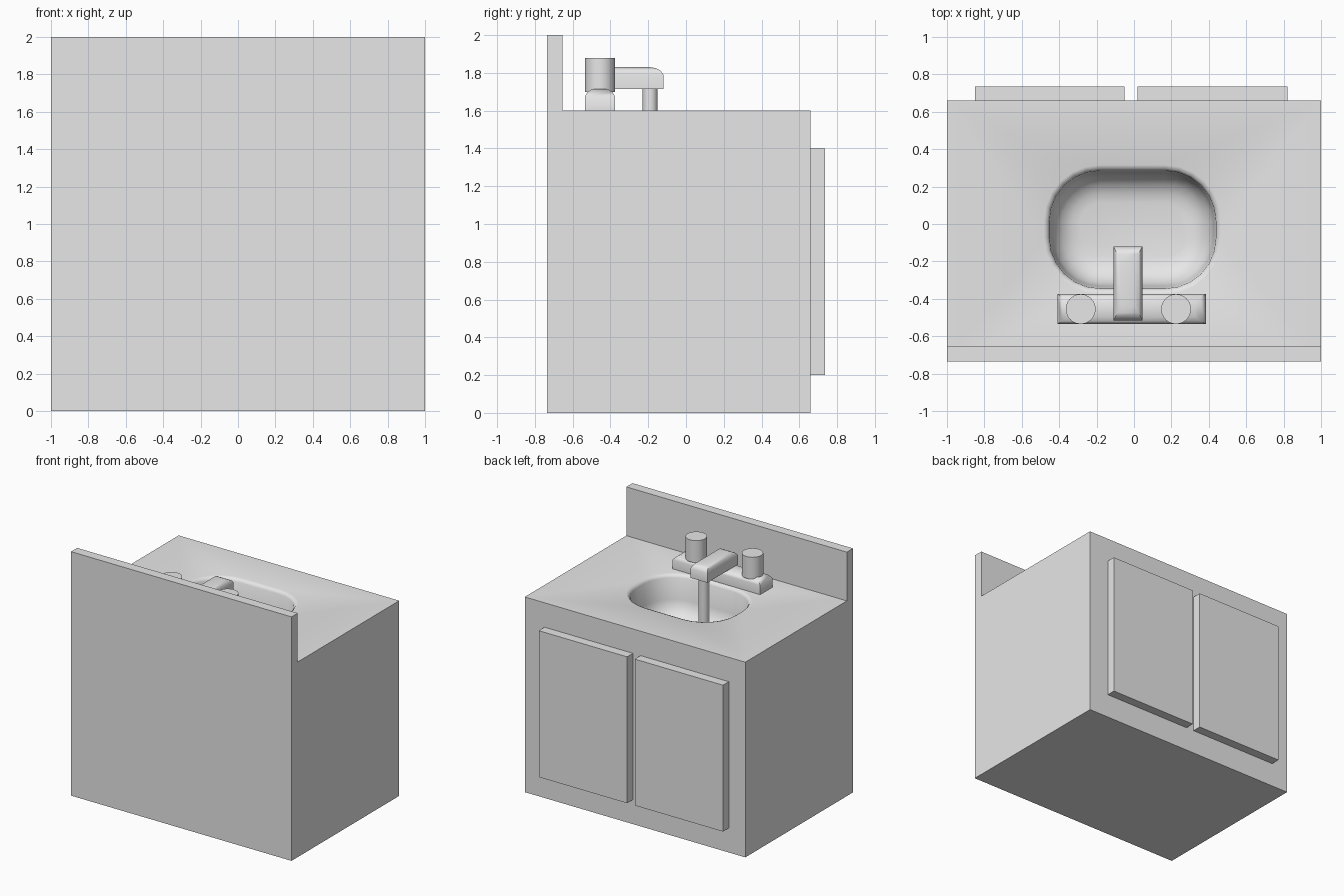
import bpy, bmesh, math
from mathutils import Vector

old = bpy.data.objects.get("Cube")
if old:
    bpy.data.objects.remove(old, do_unlink=True)

grey = bpy.data.materials.new("light_grey")
grey.use_nodes = True
grey.diffuse_color = (0.8, 0.8, 0.8, 1)
for node in grey.node_tree.nodes:
    if node.type == 'BSDF_PRINCIPLED':
        node.inputs["Base Color"].default_value = (0.8, 0.8, 0.8, 1)


def finish(name, bm, smooth=None):
    mesh = bpy.data.meshes.new(name)
    bm.to_mesh(mesh)
    bm.free()
    mesh.materials.append(grey)
    obj = bpy.data.objects.new(name, mesh)
    bpy.context.collection.objects.link(obj)
    if smooth:
        bpy.ops.object.select_all(action='DESELECT')
        obj.select_set(True)
        bpy.context.view_layer.objects.active = obj
        bpy.ops.object.shade_smooth_by_angle(angle=math.radians(smooth))
    return obj


def bridge(bm, lower, upper):
    n = len(lower)
    for i in range(n):
        j = (i + 1) % n
        bm.faces.new((lower[i], lower[j], upper[j], upper[i]))


def rectangle(bm, x, y, z, inset_x=0, inset_y=0):
    x0, x1 = x[0] + inset_x, x[1] - inset_x
    y0, y1 = y[0] + inset_y, y[1] - inset_y
    return [bm.verts.new((a, b, z)) for a, b in ((x0, y0), (x1, y0), (x1, y1), (x0, y1))]


def tiered_box(name, x, y, tiers, smooth=None):
    """Stack of rectangles; each tier is (z, inset in x, inset in y)."""
    bm = bmesh.new()
    rings = [rectangle(bm, x, y, *tier) for tier in tiers]
    for a, b in zip(rings, rings[1:]):
        bridge(bm, a, b)
    bm.faces.new(rings[0][::-1])
    bm.faces.new(rings[-1])
    return finish(name, bm, smooth)


def cylinder(name, x, y, z0, z1, radius, sides=24):
    bm = bmesh.new()
    bmesh.ops.create_cone(bm, cap_ends=True, segments=sides, radius1=radius,
                          radius2=radius, depth=z1 - z0)
    bmesh.ops.translate(bm, verts=bm.verts, vec=Vector((x, y, (z0 + z1) / 2)))
    return finish(name, bm, 40)


def oval(bm, half_x, half_y, radius, z, steps=6):
    """Rounded rectangle ring centred on the basin."""
    ring = []
    for k, (sx, sy) in enumerate(((1, 1), (-1, 1), (-1, -1), (1, -1))):
        for i in range(steps + 1):
            a = math.pi / 2 * (k + i / steps)
            ring.append(bm.verts.new((-0.007 + sx * (half_x - radius) + radius * math.cos(a),
                                      -0.03 + sy * (half_y - radius) + radius * math.sin(a), z)))
    return ring


# Cabinet with the basin sunk into its top
TOP, BACK = 1.6, -0.735
WIDTH, DEPTH = (-1, 1), (BACK, 0.66)
bm = bmesh.new()
base = rectangle(bm, WIDTH, DEPTH, 0)
edge = rectangle(bm, WIDTH, DEPTH, TOP)
bm.faces.new(base[::-1])
bridge(bm, base, edge)
basin = [(0.03, 0), (0.012, 0.006), (0, 0.025), (-0.012, 0.2), (-0.03, 0.26),
         (-0.07, 0.31), (-0.12, 0.335), (-0.17, 0.345)]
rings = [oval(bm, 0.445 + o, 0.315 + o, 0.27 + o, TOP - d) for o, d in basin]
for a, b in zip(rings, rings[1:]):
    bridge(bm, a, b)
bm.faces.new(rings[-1])
open_edges = [e for e in bm.edges if len(e.link_faces) == 1]
bmesh.ops.triangle_fill(bm, use_beauty=True, use_dissolve=False, edges=open_edges,
                        normal=Vector((0, 0, 1)))
bmesh.ops.recalc_face_normals(bm, faces=bm.faces)
finish("cabinet_with_basin", bm, 50)

# Splash board and doors
tiered_box("splash_board", WIDTH, (BACK, -0.655), [(TOP, 0, 0), (2, 0, 0)])
for name, x in (("right_door", (-0.85, -0.05)), ("left_door", (0.02, 0.82))):
    tiered_box(name, x, (0.66, 0.735), [(0.2, 0, 0), (1.4, 0, 0)])

# Tap base, two knobs, spout arm and outlet pipe
tiered_box("tap_base", (-0.41, 0.385), (-0.535, -0.375),
           [(TOP, 0, 0), (1.675, 0, 0), (1.7, 0.025, 0.015), (1.715, 0.06, 0.04)], 45)
for name, x in (("right_knob", -0.285), ("left_knob", 0.225)):
    cylinder(name, x, -0.455, 1.7, 1.88, 0.08)
tiered_box("spout_arm", (-0.11, 0.045), (-0.515, -0.12),
           [(1.715, 0, 0), (1.79, 0, 0), (1.812, 0.008, 0.015),
            (1.825, 0.02, 0.04), (1.832, 0.04, 0.08)], 45)
cylinder("outlet_pipe", -0.03, -0.19, 1.3, 1.73, 0.04, 16)
